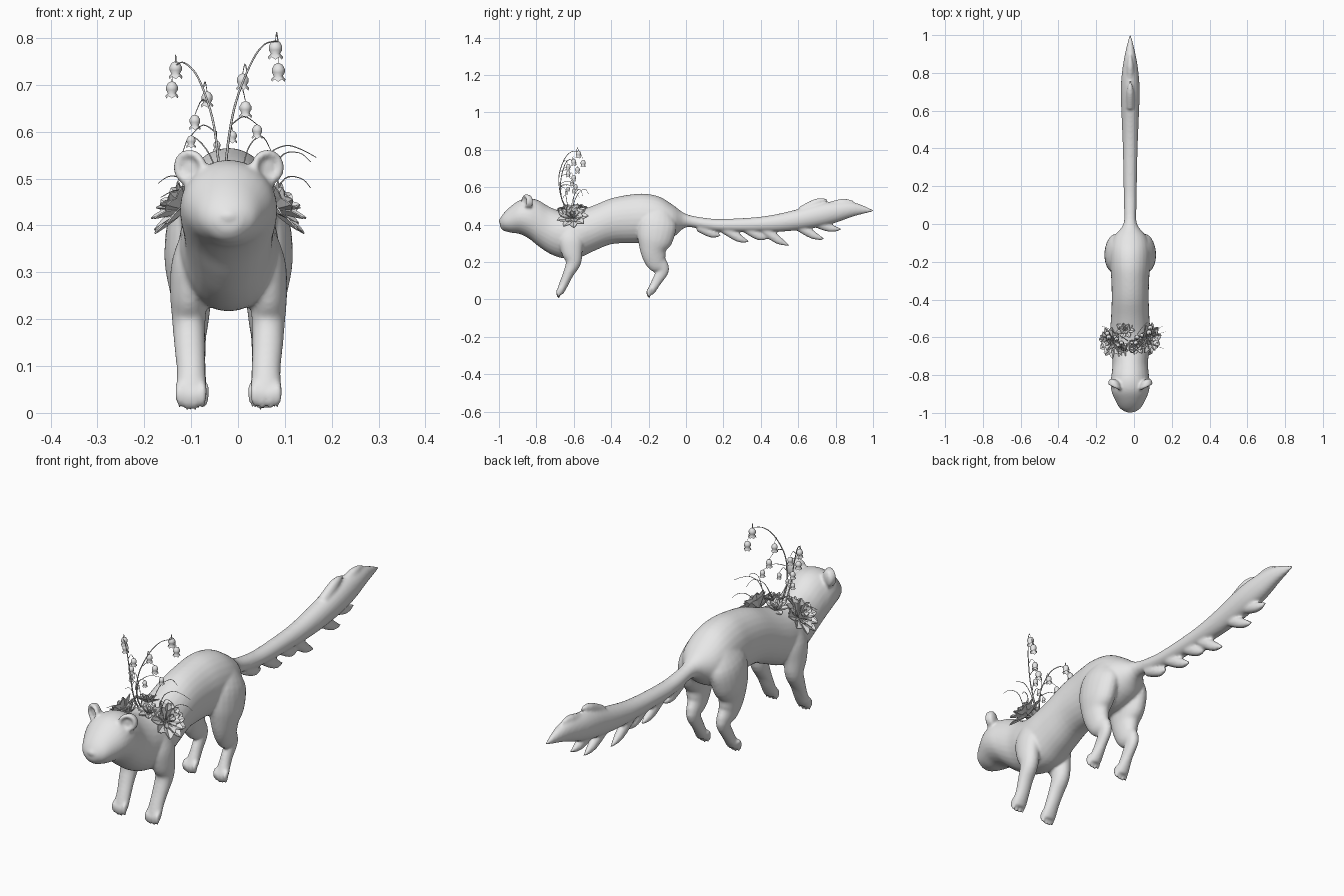
import bpy, bmesh, math
from mathutils import Vector, Matrix

old = bpy.data.objects.get("Cube")
if old:
    bpy.data.objects.remove(old)

clay = bpy.data.materials.new("clay grey")
clay.use_nodes = True
clay.diffuse_color = (0.8, 0.8, 0.8, 1)
clay.node_tree.nodes["Principled BSDF"].inputs["Base Color"].default_value = (0.8, 0.8, 0.8, 1)
CX = -0.02


def finish(name, bm, smooth=True):
    bmesh.ops.recalc_face_normals(bm, faces=bm.faces)
    me = bpy.data.meshes.new(name)
    bm.to_mesh(me)
    bm.free()
    me.materials.append(clay)
    for p in me.polygons:
        p.use_smooth = smooth
    ob = bpy.data.objects.new(name, me)
    bpy.context.collection.objects.link(ob)
    return ob


def smooth_path(pts, steps=4):
    """Catmull-Rom through tuples of any length."""
    pts = [Vector(p) for p in pts]
    out = []
    for i in range(len(pts) - 1):
        a, b, c, d = pts[max(i - 1, 0)], pts[i], pts[i + 1], pts[min(i + 2, len(pts) - 1)]
        for s in range(steps):
            t = s / steps
            out.append(b + (c - a) * (t / 2) + (a * 2 - b * 5 + c * 4 - d) * (t * t / 2)
                       + (b * 3 - a - c * 3 + d) * (t ** 3 / 2))
    return out + [pts[-1]]


def tube(bm, pts, upright=False, sides=20):
    """Loft of ellipses; each point is x, y, z, half width, half depth."""
    path = smooth_path(pts)
    rings = []
    for i, p in enumerate(path):
        tan = (path[min(i + 1, len(path) - 1)] - path[max(i - 1, 0)])
        tan = Vector((0, 1, 0)) if upright else Vector((0, tan[1], tan[2])).normalized()
        side = Vector((1, 0, 0))
        depth = tan.cross(side)
        c = Vector(p[:3])
        w, d = max(p[3], 0.001), max(p[4], 0.001)
        rings.append([bm.verts.new(c + side * w * math.cos(a) + depth * d * math.sin(a))
                      for a in (2 * math.pi * k / sides for k in range(sides))])
    for r, q in zip(rings, rings[1:]):
        for k in range(sides):
            n = (k + 1) % sides
            bm.faces.new((r[k], r[n], q[n], q[k]))
    bm.faces.new(rings[0])
    bm.faces.new(rings[-1])


def ball(bm, loc, size, turn=0):
    m = Matrix.Translation(loc) @ Matrix.Rotation(turn, 4, 'Z') @ Matrix.Diagonal((*size, 1))
    bmesh.ops.create_uvsphere(bm, u_segments=20, v_segments=14, radius=1, matrix=m)


# Body, head and tail: y, underside, top, half width
body = bmesh.new()
spine = [(-.995, .39, .43, .025), (-.975, .37, .46, .055), (-.94, .357, .495, .076), (-.89, .35, .53, .098),
         (-.84, .325, .54, .104), (-.79, .285, .53, .098), (-.73, .245, .495, .094), (-.66, .22, .47, .104),
         (-.58, .22, .475, .108), (-.5, .255, .50, .102), (-.4, .295, .54, .098), (-.3, .3, .56, .1),
         (-.22, .3, .565, .106), (-.14, .3, .548, .106), (-.07, .33, .505, .088), (0, .385, .457, .036),
         (.1, .372, .436, .033), (.2, .362, .43, .035), (.4, .36, .442, .039), (.55, .365, .47, .045),
         (.7, .385, .51, .05), (.8, .41, .522, .044), (.9, .445, .518, .028), (1.003, .47, .478, .003)]
tube(body, [(CX, y, (a + b) / 2, w, (b - a) / 2) for y, a, b, w in spine], upright=True, sides=28)

# Pointed tufts of tail fur: start y, start z, tip y, tip z
for y, z, ty, tz in [(.07, .39, .19, .343), (.2, .385, .34, .308), (.32, .385, .44, .325), (.4, .39, .555, .288),
                     (.58, .41, .745, .32), (.68, .42, .835, .375), (.62, .47, .76, .535), (.74, .48, .9, .525)]:
    m = (y * .4 + ty * .6, z * .4 + tz * .6 + (.01 if tz > z else -.012))
    tube(body, [(CX, y, z, .024, .03), (CX, m[0], m[1], .019, .022), (CX, ty, tz, .002, .002)], sides=12)

# Muzzle and nose
ball(body, (CX, -.955, .4), (.052, .04, .038))
ball(body, (CX, -.99, .42), (.017, .012, .012))

# Legs: offset, y, z, half width, half depth
front_leg = [(.065, -.62, .41, .025, .03), (.08, -.615, .33, .04, .065), (.085, -.61, .26, .04, .058),
             (.085, -.602, .2, .036, .042), (.083, -.628, .14, .033, .029), (.08, -.65, .09, .031, .025),
             (.08, -.668, .05, .033, .021), (.08, -.675, .03, .03, .016)]
hind_leg = [(.05, -.13, .5, .03, .04), (.072, -.15, .42, .055, .1), (.08, -.165, .33, .057, .098),
            (.08, -.175, .26, .046, .07), (.077, -.158, .2, .035, .056), (.073, -.125, .158, .025, .036),
            (.072, -.155, .1, .023, .027), (.074, -.183, .05, .028, .022), (.075, -.192, .03, .026, .017)]
for s in (-1, 1):
    for leg in (front_leg, hind_leg):
        tube(body, [(CX + s * p[0], *p[1:]) for p in leg])
        off, y, z = leg[-1][:3]
        for k in (-1.5, -.5, .5, 1.5):
            x, drop = CX + s * off + k * .0165, abs(k) * .006
            tube(body, [(x, y + .004, z + .03, .009, .011), (x, y - .008, z + .006 + drop, .0095, .012),
                        (x, y - .007, z - .014 + drop, .008, .009), (x, y - .002, z - .03 + drop, .002, .002)],
                 sides=10)
    # Ear shell with a raised rim
    ball(body, (CX + s * .083, -.84, .522), (.034, .017, .038), s * .45)
    for k in range(18):
        a = 2 * math.pi * k / 18
        ball(body, (CX + s * .083 + .027 * math.cos(a), -.856 + s * .013 * math.cos(a), .524 + .03 * math.sin(a)),
             (.009, .012, .009))

animal = finish("animal_body", body)
rm = animal.modifiers.new("Blend", 'REMESH')
rm.mode, rm.voxel_size, rm.use_smooth_shade = 'VOXEL', 0.006, True
sm = animal.modifiers.new("Soften", 'SMOOTH')
sm.factor, sm.iterations = 0.5, 7


# Rosettes of pointed, cupped leaves
def rosette(name, loc, axis, radius, layers):
    bm = bmesh.new()
    aim = Vector(axis).to_track_quat('Z', 'Y')
    for layer, (count, length, lift) in enumerate(layers):
        for k in range(count):
            yaw = Matrix.Rotation(2 * math.pi * (k + layer * .5) / count, 3, 'Z')
            rows = []
            for t, w in ((.08, .1), (.4, .2), (.68, .25), (.88, .13), (1, .008)):
                r = t * length * radius
                rise = math.sin(lift) * r + .12 * radius * t * t
                pts = [(r * math.cos(lift), side * w * length * radius, rise + abs(side) * w * .4 * radius)
                       for side in (-1, 0, 1)]
                rows.append([bm.verts.new(Vector(loc) + aim @ (yaw @ Vector(p))) for p in pts])
            for a, b in zip(rows, rows[1:]):
                for i in (0, 1):
                    bm.faces.new((a[i], a[i + 1], b[i + 1], b[i]))
    ob = finish(name, bm, False)
    sol = ob.modifiers.new("Thickness", 'SOLIDIFY')
    sol.thickness = .003


full = [(9, 1, .1), (8, .85, .45), (7, .65, .8), (5, .45, 1.15)]
small = [(7, 1, .25), (6, .75, .7), (4, .5, 1.1)]
rosette("rosette_right", (CX - .092, -.625, .435), (-.75, -.1, .65), .085, full)
rosette("rosette_left", (CX + .092, -.605, .435), (.75, -.1, .65), .085, full)
rosette("rosette_top_back", (CX - .025, -.565, .472), (-.1, .3, .95), .055, small)
rosette("rosette_top_front", (CX + .035, -.64, .468), (.2, -.2, .95), .05, small)
rosette("rosette_top_side", (CX - .045, -.66, .462), (-.4, -.3, .85), .045, small)


# Stems, stalks and grass blades as tapered curves
def wire(name, lines, thick):
    cu = bpy.data.curves.new(name, 'CURVE')
    cu.dimensions, cu.bevel_depth, cu.bevel_resolution = '3D', thick, 1
    cu.use_fill_caps = True
    for line in lines:
        sp = cu.splines.new('POLY')
        sp.points.add(len(line) - 1)
        for i, p in enumerate(line):
            sp.points[i].co = (*p, 1)
            sp.points[i].radius = 1 - .6 * i / len(line)
    cu.materials.append(clay)
    bpy.context.collection.objects.link(bpy.data.objects.new(name, cu))


# Hanging bell flower with a flared, scalloped lip
def bell(bm, loc, size):
    rings = []
    for j, (r, z) in enumerate([(.002, 0), (.008, -.003), (.0125, -.011), (.0125, -.018), (.0085, -.025), (.014, -.031)]):
        ring = []
        for k in range(12):
            a = math.pi * k / 6
            dip = -.005 if j == 5 and k % 2 else 0
            ring.append(bm.verts.new(Vector(loc) + size * Vector((r * math.cos(a), r * math.sin(a), z + dip))))
        rings.append(ring)
    bm.faces.new(rings[0])
    for r, q in zip(rings, rings[1:]):
        for k in range(12):
            n = (k + 1) % 12
            bm.faces.new((r[k], r[n], q[n], q[k]))


sprays = {
    "right": ([(-.035, -.63, .46), (-.042, -.665, .54), (-.055, -.67, .63), (-.085, -.65, .715), (-.115, -.625, .747), (-.135, -.605, .74)],
              [(-.133, -.6, .75, 1.05), (-.141, -.58, .707, 1), (-.066, -.63, .686, .95), (-.092, -.61, .636, .9),
               (-.1, -.6, .592, .75), (-.045, -.64, .58, .6)]),
    "left": ([(-.025, -.62, .46), (-.025, -.665, .54), (-.008, -.68, .65), (.025, -.655, .74), (.055, -.62, .785), (.085, -.585, .793)],
             [(.08, -.575, .795, 1.15), (.086, -.55, .746, 1.1), (.01, -.63, .724, 1), (.016, -.6, .665, 1),
              (.041, -.59, .615, .85), (-.012, -.63, .602, .75)]),
}
for side, (stem, bells) in sprays.items():
    path = smooth_path(stem, 6)
    stalks, bm = [], bmesh.new()
    for x, y, z, size in bells:
        end = Vector((x, y, z))
        start = min(path, key=lambda p: (p - end).length)
        mid = (start + end) / 2 + Vector((0, 0, .018))
        stalks.append(smooth_path([start, mid, end], 5))
        bell(bm, end, size)
    wire("flower_stem_" + side, [path], .0032)
    wire("flower_stalks_" + side, stalks, .0016)
    finish("bell_flowers_" + side, bm)

blades = [[(.03, -.6, .47), (.06, -.6, .545), (.1, -.59, .57), (.135, -.58, .562), (.167, -.57, .545)],
          [(.06, -.63, .46), (.09, -.64, .545), (.13, -.65, .555), (.155, -.66, .535)],
          [(.07, -.6, .45), (.1, -.57, .5), (.135, -.55, .5), (.155, -.54, .48)],
          [(-.08, -.6, .45), (-.11, -.57, .495), (-.145, -.55, .505), (-.17, -.54, .49)],
          [(-.09, -.64, .44), (-.125, -.66, .475), (-.165, -.68, .46)],
          [(-.03, -.62, .46), (-.06, -.6, .55), (-.1, -.57, .59), (-.12, -.55, .55)],
          [(.0, -.62, .46), (.02, -.58, .56), (.05, -.54, .59), (.07, -.52, .56)]]
wire("grass_blades", [smooth_path(b, 5) for b in blades], .0018)
